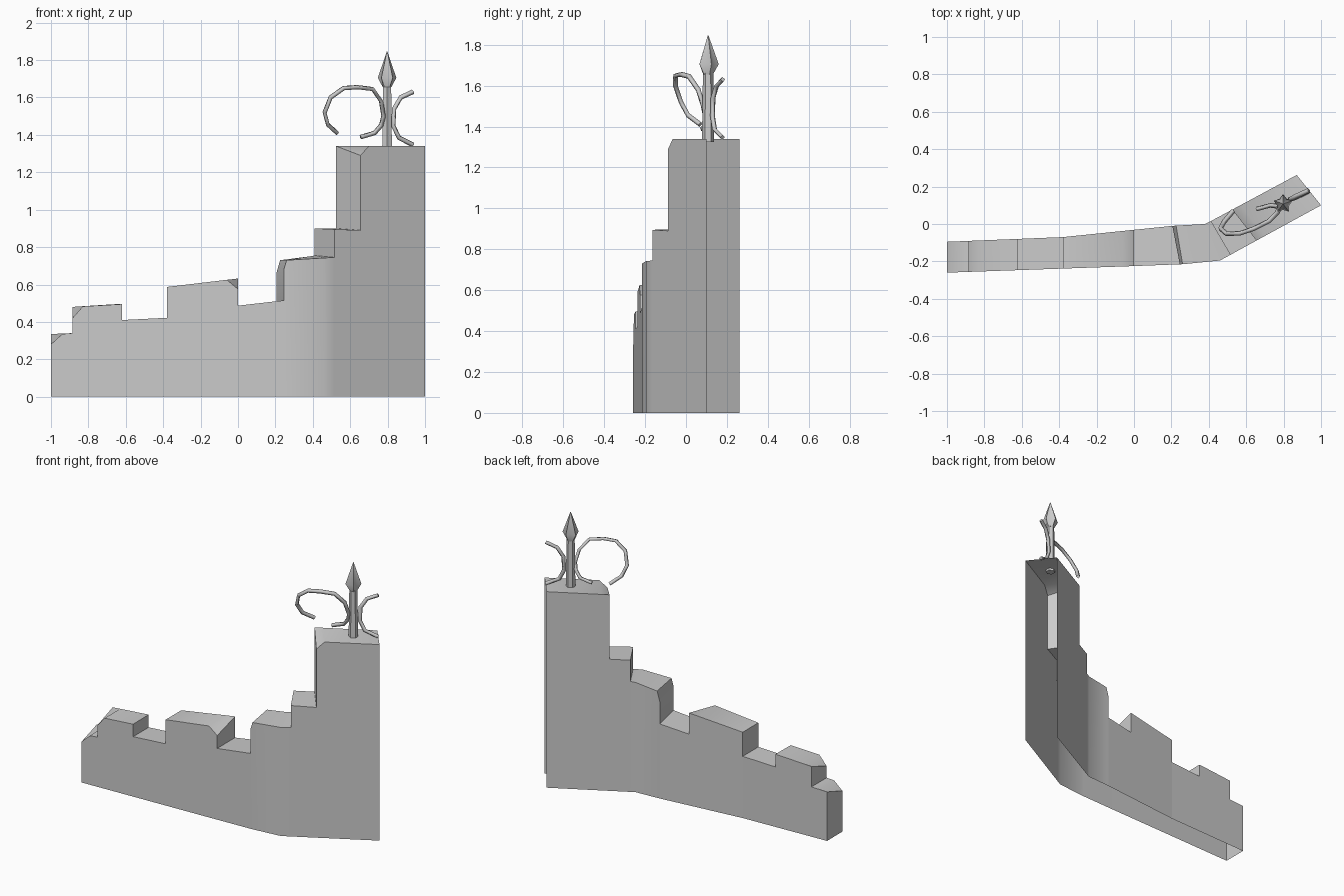
import bpy, bmesh, math

if "Cube" in bpy.data.objects:
    bpy.data.objects.remove(bpy.data.objects["Cube"])

def interp(path, x):
    # y of a plan polyline at x
    for (x0, y0), (x1, y1) in zip(path, path[1:]):
        if x <= x1:
            return y0 + (y1 - y0) * (x - x0) / (x1 - x0)
    return path[-1][1]

def make_object(name, bm, smooth=True):
    mesh = bpy.data.meshes.new(name)
    bm.to_mesh(mesh)
    bm.free()
    ob = bpy.data.objects.new(name, mesh)
    bpy.context.collection.objects.link(ob)
    if smooth:
        bpy.ops.object.select_all(action='DESELECT')
        ob.select_set(True)
        bpy.context.view_layer.objects.active = ob
        bpy.ops.object.shade_smooth_by_angle(angle=math.radians(35))
    return ob

# Ruined wall: plan lines of its front and back
FRONT = [(-1, -.26), (0, -.225), (.26, -.215), (.46, -.195), (1, .1)]
BACK = [(-1, -.095), (-.38, -.07), (.205, -.01), (.38, 0), (.41, .015), (.87, .262)]

# Broken top outline: front x, front z, back x, back z
STEPS = [
    (-1, .28, -1, .335), (-.94, .335, -.94, .338), (-.885, .34, -.885, .34),
    (-.885, .42, -.885, .48), (-.83, .483, -.83, .484), (-.62, .495, -.62, .497),
    (-.62, .41, -.62, .41), (-.38, .422, -.38, .422),
    (-.38, .587, -.38, .587), (-.06, .625, -.06, .625), (0, .575, 0, .632),
    (0, .487, 0, .487), (.245, .515, .205, .51),
    (.245, .68, .205, .66), (.26, .73, .225, .73), (.46, .742, .38, .75),
    (.515, .745, .41, .755),
    (.515, .895, .41, .9), (.655, .89, .525, .9),
    (.655, 1.29, .525, 1.34), (.7, 1.34, .57, 1.34), (1, 1.34, .87, 1.34),
]

bm = bmesh.new()
for (fx, fz, bx, bz), (gx, gz, cx, cz) in zip(STEPS, STEPS[1:]):
    f = lambda x, z: bm.verts.new((x, interp(FRONT, x), z))
    b = lambda x, z: bm.verts.new((x, interp(BACK, x), z))
    bm.faces.new((f(fx, fz), f(gx, gz), b(cx, cz), b(bx, bz)))
    if gx > fx:
        bm.faces.new((f(fx, 0), f(gx, 0), f(gx, gz), f(fx, fz)))
    if cx > bx:
        bm.faces.new((b(cx, 0), b(bx, 0), b(bx, bz), b(cx, cz)))
# closed left end; the bottom and right end stay open
bm.faces.new([bm.verts.new(p) for p in
              ((-1, -.26, 0), (-1, -.26, .28), (-1, -.095, .335), (-1, -.095, 0))])
bmesh.ops.remove_doubles(bm, verts=bm.verts, dist=1e-4)
make_object("ruined_wall", bm)

# Spear finial: stacked rings (z, radius, inner radius of the star section)
def lathe(name, rings, sides, cx, cy):
    bm = bmesh.new()
    loops = []
    for z, r_out, r_in in rings:
        loops.append([bm.verts.new((cx + r * math.cos(a), cy + r * math.sin(a), z))
                      for i in range(sides)
                      for r, a in [((r_out, r_in)[i % 2], math.pi / 2 + math.tau * i / sides)]])
    for lo, hi in zip(loops, loops[1:]):
        for i in range(sides):
            j = (i + 1) % sides
            bm.faces.new((lo[i], lo[j], hi[j], hi[i]))
    bm.faces.new(loops[0][::-1])
    bm.faces.new(loops[-1])
    return make_object(name, bm)

lathe("spear_shaft", [(1.325, .03, .03), (1.68, .025, .025)], 6, .797, .108)
lathe("spear_head", [(1.655, .024, .024), (1.705, .052, .033), (1.845, .002, .002)],
      10, .797, .108)

# Wrought scrolls on either side of the spear
def scroll(name, points):
    cu = bpy.data.curves.new(name, 'CURVE')
    cu.dimensions = '3D'
    cu.bevel_depth = .013
    cu.bevel_resolution = 0
    cu.use_fill_caps = True
    sp = cu.splines.new('POLY')
    sp.points.add(len(points) - 1)
    for p, co in zip(sp.points, points):
        p.co = (*co, 1)
    bpy.context.collection.objects.link(bpy.data.objects.new(name, cu))

scroll("left_scroll", [
    (.53, .07, 1.41), (.48, .01, 1.455), (.463, -.025, 1.52), (.495, -.052, 1.6),
    (.565, -.05, 1.65), (.64, -.025, 1.655), (.72, .015, 1.645), (.765, .06, 1.58),
    (.778, .085, 1.5), (.765, .095, 1.45), (.73, .1, 1.41), (.655, .08, 1.388)])
scroll("right_scroll", [
    (.935, .18, 1.63), (.87, .15, 1.6), (.835, .132, 1.54), (.83, .13, 1.45),
    (.86, .14, 1.385), (.935, .178, 1.347)])
